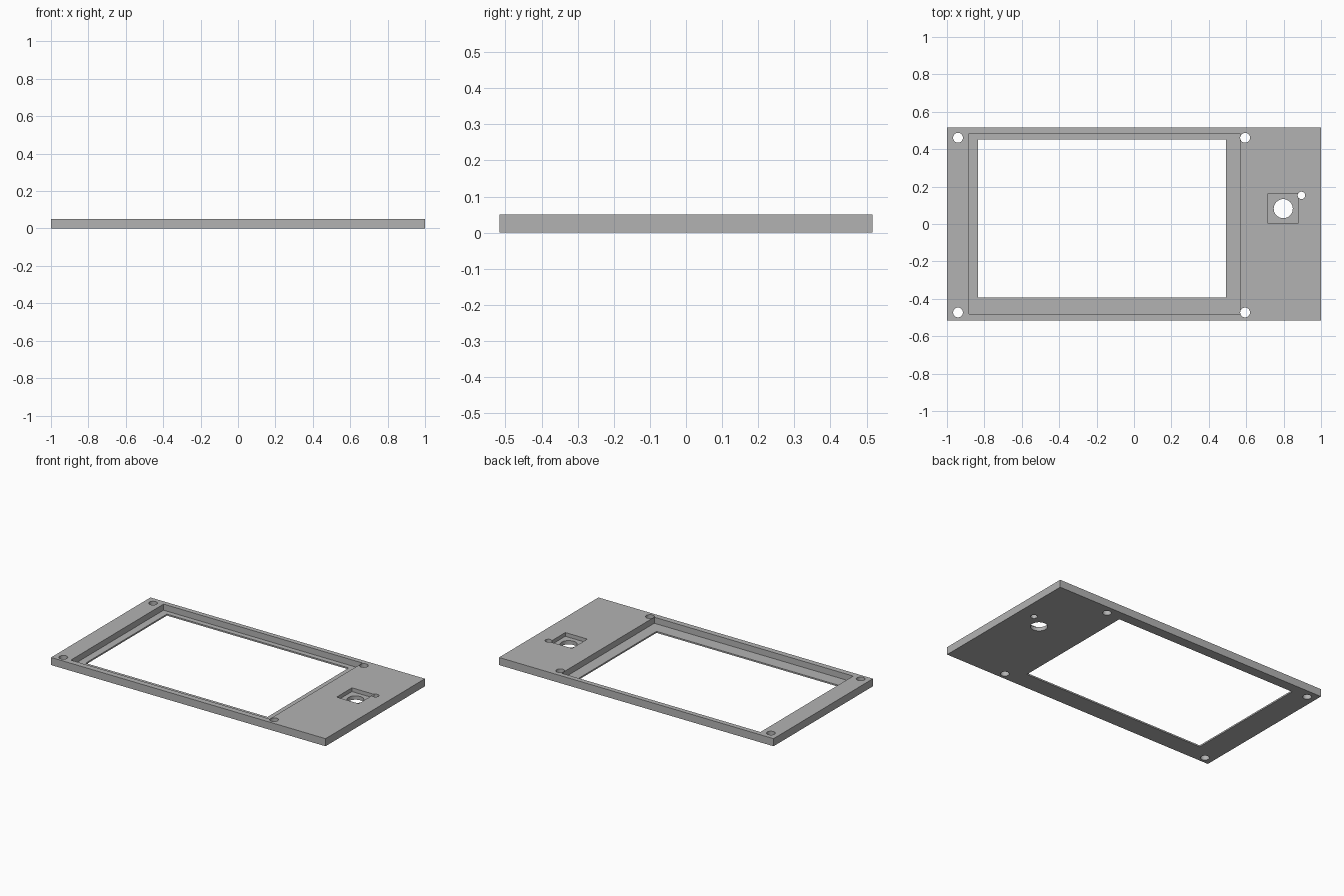
import bpy, bmesh
from mathutils import Matrix, Vector

if "Cube" in bpy.data.objects:
    bpy.data.objects.remove(bpy.data.objects["Cube"])

grey = bpy.data.materials.new("plain grey")
grey.diffuse_color = (0.45, 0.45, 0.45, 1)
grey.use_nodes = True
grey.node_tree.nodes["Principled BSDF"].inputs["Base Color"].default_value = grey.diffuse_color


def make_object(name, bm):
    mesh = bpy.data.meshes.new(name)
    bm.to_mesh(mesh)
    bm.free()
    mesh.materials.append(grey)
    obj = bpy.data.objects.new(name, mesh)
    bpy.context.collection.objects.link(obj)
    return obj


def box(name, x0, x1, y0, y1, z0, z1):
    bm = bmesh.new()
    centre = Vector(((x0 + x1) / 2, (y0 + y1) / 2, (z0 + z1) / 2))
    size = Matrix.Diagonal((x1 - x0, y1 - y0, z1 - z0, 1))
    bmesh.ops.create_cube(bm, size=1, matrix=Matrix.Translation(centre) @ size)
    return make_object(name, bm)


def hole(name, x, y, r):
    bm = bmesh.new()
    bmesh.ops.create_cone(bm, cap_ends=True, segments=40, radius1=r, radius2=r,
                          depth=0.3, matrix=Matrix.Translation((x, y, 0.025)))
    return make_object(name, bm)


# Base plate
plate = box("face_plate", -1, 1, -0.517, 0.517, 0, 0.05)

# Screen recess, screen window and square button pocket
cutters = [
    box("screen_recess_cutter", -0.882, 0.567, -0.48, 0.485, 0.01, 0.2),
    box("screen_window_cutter", -0.834, 0.491, -0.394, 0.451, -0.1, 0.2),
    box("button_pocket_cutter", 0.717, 0.878, 0.002, 0.162, 0.025, 0.2),
    hole("button_hole_cutter", 0.798, 0.082, 0.051),
    hole("small_hole_cutter", 0.895, 0.153, 0.02),
]
# Corner screw holes
for x in (-0.941, 0.594):
    for y in (-0.473, 0.461):
        cutters.append(hole("screw_hole_cutter", x, y, 0.0262))

for c in cutters:
    c.hide_render = True
    mod = plate.modifiers.new(c.name, 'BOOLEAN')
    mod.operation = 'DIFFERENCE'
    mod.solver = 'EXACT'
    mod.object = c

# Bake the cuts and remove the cutters
bpy.context.view_layer.update()
deps = bpy.context.evaluated_depsgraph_get()
result = bpy.data.meshes.new_from_object(plate.evaluated_get(deps))
plate.modifiers.clear()
plate.data = result
result.materials.clear()
result.materials.append(grey)
for p in result.polygons:
    p.material_index = 0
for c in cutters:
    bpy.data.objects.remove(c, do_unlink=True)

# Smooth hole walls, sharp edges
bpy.context.view_layer.objects.active = plate
plate.select_set(True)
bpy.ops.object.shade_smooth_by_angle()
